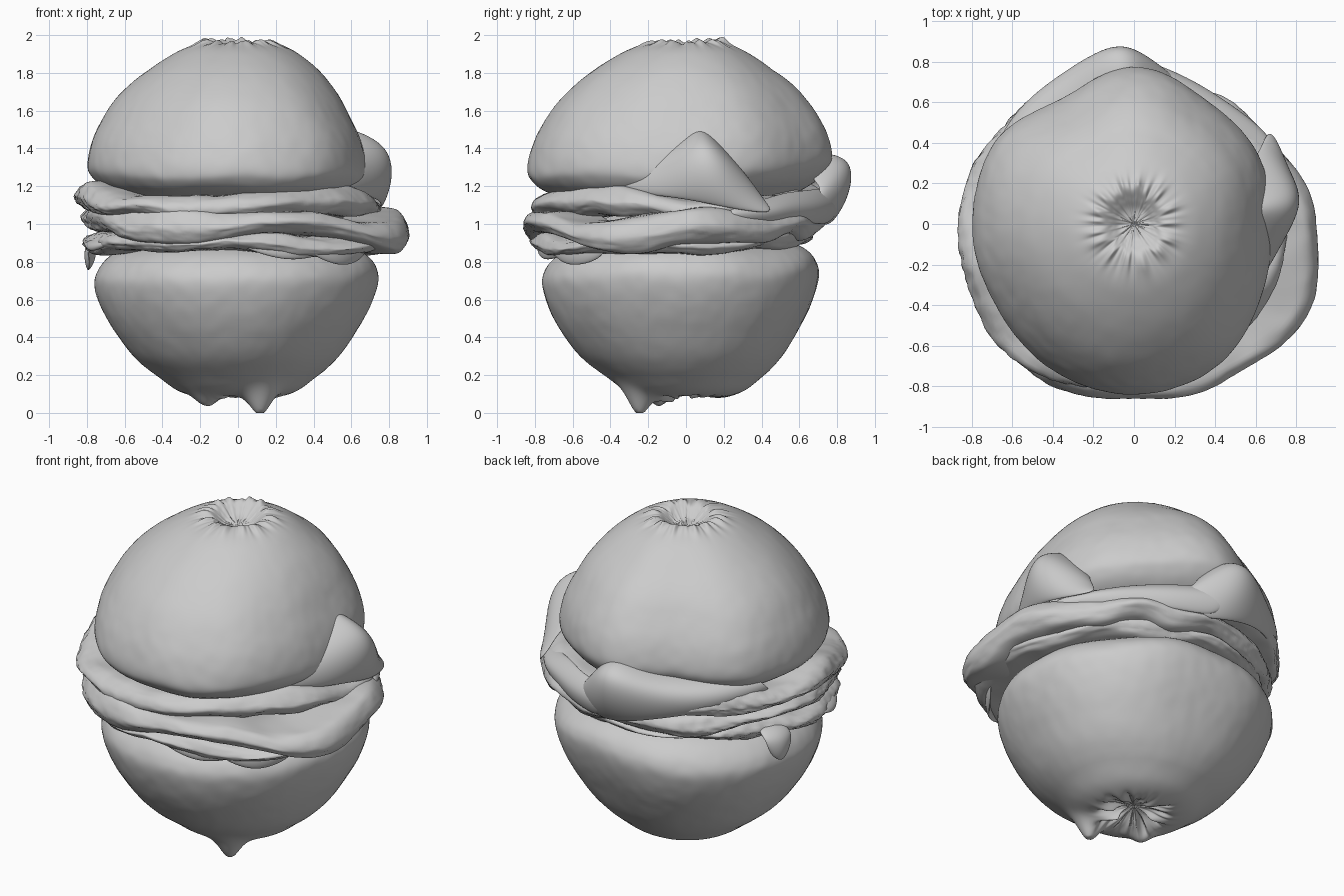
import bpy
from math import sin, cos, pi, radians, exp, hypot
from mathutils import Vector, noise


def spline(p0, p1, p2, p3, t):
    return 0.5 * (2*p1 + (p2-p0)*t + (2*p0-5*p1+4*p2-p3)*t*t + (3*p1-p0-3*p2+p3)*t**3)


def cyc(vals, a):
    """Smooth periodic value from samples spaced evenly around the circle."""
    n = len(vals)
    t = (a / (2*pi)) * n
    i = int(t)
    return spline(*[vals[(i+k) % n] for k in (-1, 0, 1, 2)], t - i)


def smooth_path(pts, steps):
    out = []
    for i in range(len(pts) - 1):
        q = [Vector(pts[min(max(i+k, 0), len(pts)-1)]) for k in (-1, 0, 1, 2)]
        out += [spline(*q, s / steps) for s in range(steps)]
    return out + [Vector(pts[-1])]


def add_mesh(name, verts, faces):
    me = bpy.data.meshes.new(name)
    me.from_pydata(verts, [], faces)
    me.polygons.foreach_set("use_smooth", [True] * len(faces))
    ob = bpy.data.objects.new(name, me)
    bpy.context.collection.objects.link(ob)
    return ob


def sweep(name, rows, n, point):
    """Revolve rows of profile points; point(row, angle) gives each vertex."""
    verts = [point(row, 2*pi*j/n) for row in rows for j in range(n)]
    faces = [(i*n+j, i*n+(j+1) % n, (i+1)*n+(j+1) % n, (i+1)*n+j)
             for i in range(len(rows)-1) for j in range(n)]
    return add_mesh(name, verts, faces)


def nz(x, y, z, f):
    return noise.noise(Vector((x*f, y*f, z*f)))


def bun(name, profile, radii, rim, seed, nubs=()):
    """Domed bread half with a puckered crater around its pole."""
    def point(p, a):
        f, z = p
        w = min(max((f-0.15)/0.7, 0), 1)
        r = f * (0.77*(1-w) + cyc(radii, a)*w)
        z += cyc(rim, a) * min(max((f-0.6)/0.4, 0), 1)
        # radial pleats fading away from the pole
        pleat = exp(-((f-0.19)/0.1)**2)
        fold = nz(cos(a)*3.5, sin(a)*3.5, seed + f*3, 1) + 0.5*nz(cos(a)*8, sin(a)*8, seed+f*2, 1)
        z += 0.035 * pleat * fold
        r += 0.05 * pleat * fold * min(f*5, 1)
        x, y = r*cos(a), r*sin(a)
        # gentle hand-made unevenness
        k = 1 + 0.012*nz(x, y, z+seed, 2.5)*f + 0.003*nz(x, y, z+seed, 14)
        x, y = x*k, y*k
        z += 0.05 * nz(x, y, seed, 3) * max(f-0.6, 0)
        for nx, ny, h, s in nubs:
            z -= h * exp(-(hypot(x-nx, y-ny)/s)**2) * (f < 0.65)
        return (x, y, min(max(z, 0), 2.0))
    return sweep(name, smooth_path(profile, 6), 300, point)


# Bread halves: profile, radius and rim lift every 30 degrees from +x
bun("top_bun",
    [(0, 1.9), (0.09, 1.91), (0.15, 1.94), (0.22, 1.97), (0.32, 1.945), (0.45, 1.895),
     (0.63, 1.795), (0.79, 1.665), (0.90, 1.53), (0.97, 1.41), (1, 1.29), (0.97, 1.225),
     (0.88, 1.17), (0.7, 1.12)],
    [.68, .70, .71, .77, .71, .80, .80, .79, .82, .84, .81, .72],
    [.0, .03, .05, .07, .06, .03, .03, .01, -.01, .0, .0, .0], 3.3)
bun("bottom_bun",
    [(0, .14), (0.1, .125), (0.2, .10), (0.3, .09), (0.42, .12), (0.55, .19), (0.72, .29),
     (0.855, .42), (0.95, .55), (1, .67), (0.985, .745), (0.92, .81), (0.82, .86), (0.65, .91)],
    [.74, .73, .71, .70, .75, .77, .76, .76, .76, .76, .76, .75],
    [.03, .03, .05, .06, .04, .02, .0, -.01, .0, .0, .01, .03], 8.1,
    [(0.12, -0.25, 0.11, 0.07), (-0.17, -0.14, 0.05, 0.07)])


def layer(name, radii, heights, thick, seed, frill=0.035):
    """Filling slice that pokes out between the halves with a rounded wavy rim."""
    sec = [(-.34, .5), (-.14, .5), (-.05, .40), (0, .0), (-.015, -.25), (-.05, -.44), (-.14, -.5), (-.34, -.5)]

    def point(p, a):
        d, h = p
        edge = max(0, 1 + d/0.3)
        c, s = cos(a), sin(a)
        ragged = max(0, -c) * 0.25 + 0.1
        r = cyc(radii, a) + d + edge*frill*(nz(c, s, seed + h*.6, 2.2) + ragged*nz(c, s, seed+h, 18))
        z = cyc(heights, a) + h*thick*(1 + 0.7*nz(c, s, seed+5, 2))
        z += edge*0.04*nz(c, s, seed+9, 2.2) + 0.008*nz(r*c, r*s, seed+h, 7)
        return (r*c, r*s, z)
    return sweep(name, smooth_path(sec, 4), 300, point)


# Filling slices, radii and heights every 30 degrees from +x
layer("upper_filling",
      [.76, .76, .73, .79, .78, .82, .86, .88, .86, .82, .76, .76],
      [1.07, 1.07, 1.08, 1.10, 1.15, 1.14, 1.13, 1.12, 1.08, 1.09, 1.12, 1.12], .14, 1.0)
layer("middle_filling",
      [.89, .80, .75, .73, .74, .78, .83, .85, .89, .87, .90, .97],
      [.98, 1.0, 1.0, .99, 1.0, 1.02, 1.04, 1.04, .99, .99, 1.0, .95], .16, 2.7)
layer("lower_filling",
      [.80, .71, .66, .66, .67, .72, .82, .84, .84, .82, .84, .88],
      [.90, .91, .92, .92, .92, .92, .91, .91, .91, .90, .89, .89], .11, 6.2)


def leaf(name, rows, thick=0.03):
    """Soft folded sheet from rows of (angle in degrees, radius, height)."""
    n = len(rows[0])
    verts = [(r*cos(radians(a)), r*sin(radians(a)), z) for row in rows for a, r, z in row]
    faces = [(i*n+j, i*n+j+1, (i+1)*n+j+1, (i+1)*n+j)
             for i in range(len(rows)-1) for j in range(n-1)]
    ob = add_mesh(name, verts, faces)
    m = ob.modifiers.new("thickness", 'SOLIDIFY')
    m.thickness = thick
    m.offset = 0
    m = ob.modifiers.new("soften", 'SUBSURF')
    m.levels = m.render_levels = 3
    return ob


# Lump where a leaf presses up against the right side of the top bun
leaf("right_leaf", [
    [(-34, .66, 1.17), (-14, .70, 1.15), (3, .75, 1.12), (16, .80, 1.08), (36, .84, 1.04)],
    [(-30, .67, 1.25), (-11, .71, 1.25), (4, .82, 1.25), (14, .84, 1.22), (34, .76, 1.12)],
    [(-22, .60, 1.34), (-7, .68, 1.37), (4, .80, 1.42), (12, .82, 1.41), (30, .70, 1.22)],
    [(-16, .48, 1.40), (-4, .52, 1.45), (5, .58, 1.51), (11, .58, 1.50), (27, .58, 1.3)]])
# Fold bulging out at the back, running on under the rim
leaf("back_fold", [
    [(62, .66, 1.0), (84, .75, .98), (100, .79, 1.02), (118, .78, 1.08), (140, .78, 1.12), (165, .74, 1.14)],
    [(68, .72, 1.08), (88, .85, 1.12), (98, .88, 1.17), (116, .82, 1.17), (138, .82, 1.18), (162, .78, 1.2)],
    [(78, .74, 1.2), (90, .88, 1.33), (98, .90, 1.34), (114, .81, 1.26), (136, .79, 1.25), (158, .76, 1.25)],
    [(80, .64, 1.24), (90, .75, 1.37), (98, .74, 1.37), (112, .66, 1.3), (134, .66, 1.27), (155, .66, 1.27)]])
# Frilly leaf edge lying along the back right
leaf("back_right_leaf", [
    [(20, .74, .98), (35, .76, 1.0), (52, .72, 1.0), (70, .74, 1.0), (88, .76, .99)],
    [(16, .84, 1.06), (33, .82, 1.07), (50, .77, 1.10), (70, .78, 1.10), (90, .84, 1.12)],
    [(18, .72, 1.10), (34, .70, 1.12), (50, .66, 1.17), (70, .70, 1.18), (88, .74, 1.2)]])
# Leaf edges hanging below the filling: centre angle, half width, radius, lowest height
for name, a, w, r, low in [("front_leaf", 290, 22, .80, .81), ("front_right_leaf", 312, 18, .82, .78),
                           ("left_leaf", 165, 7, .82, .75), ("left_front_leaf", 202, 14, .84, .86)]:
    leaf(name, [
        [(a-w, r-.12, .93), (a, r-.08, .94), (a+w, r-.12, .93)],
        [(a-w, r-.01, .90), (a, r+.03, .89), (a+w, r, .90)],
        [(a-w*.7, r-.02, low+.05), (a, r+.01, low-.02), (a+w*.8, r-.03, low+.03)]])
